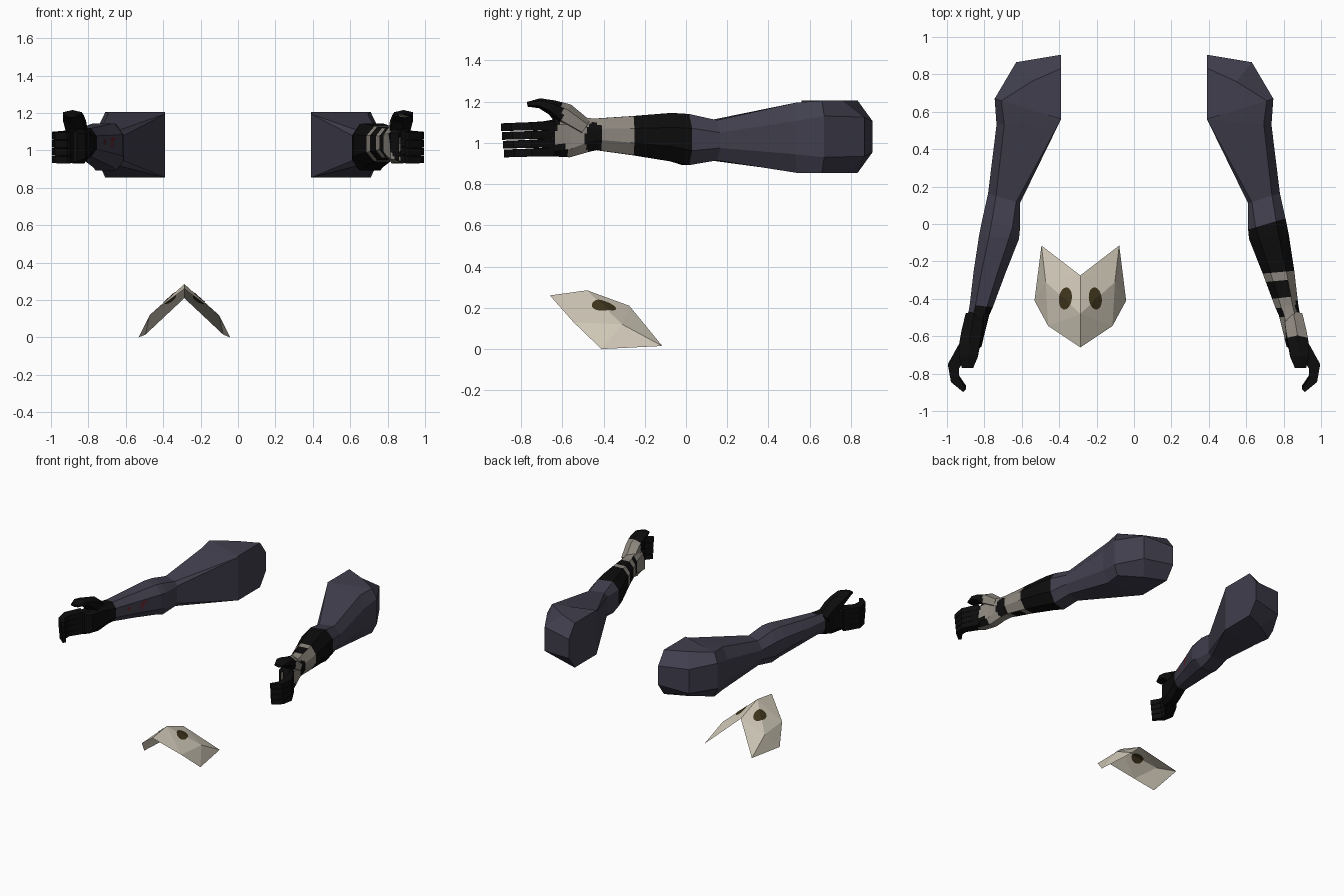
import bpy, bmesh, math
from mathutils import Vector
from mathutils.bvhtree import BVHTree

cube = bpy.data.objects.get("Cube")
if cube:
    bpy.data.objects.remove(cube, do_unlink=True)


def material(name, rgb):
    m = bpy.data.materials.new(name)
    m.use_nodes = True
    m.diffuse_color = (*rgb, 1)
    bsdf = m.node_tree.nodes["Principled BSDF"]
    bsdf.inputs["Base Color"].default_value = (*rgb, 1)
    bsdf.inputs["Roughness"].default_value = 0.9
    return m


SLEEVE = material("slate sleeve", (0.052, 0.049, 0.075))
BLACK = material("black cloth", (0.004, 0.004, 0.004))
BEIGE = material("dusty beige", (0.27, 0.245, 0.21))
BONE = material("bone", (0.62, 0.57, 0.47))
EYE = material("dark olive", (0.05, 0.035, 0.012))
RED = material("dark red", (0.13, 0.015, 0.02))


def finish(name, bm, mats, rule=None, solid=True):
    """Turn a bmesh into an object, colouring faces by rule(centre, normal)."""
    if solid:
        bmesh.ops.recalc_face_normals(bm, faces=bm.faces[:])
    bm.normal_update()
    if rule:
        for f in bm.faces:
            f.material_index = rule(f.calc_center_median(), f.normal)
    me = bpy.data.meshes.new(name)
    bm.to_mesh(me)
    bm.free()
    for m in mats:
        me.materials.append(m)
    ob = bpy.data.objects.new(name, me)
    bpy.context.scene.collection.objects.link(ob)
    return ob


def loft(name, rings, mats, side=1, cuts=0, rule=None):
    """Skin a list of rings; side = -1 mirrors the part across x."""
    bm = bmesh.new()
    rows = [[bm.verts.new((p.x * side, p.y, p.z)) for p in r] for r in rings]
    n = len(rows[0])
    for a, b in zip(rows, rows[1:]):
        for i in range(n):
            j = (i + 1) % n
            bm.faces.new((a[i], a[j], b[j], b[i]))
    bm.faces.new(rows[0])
    bm.faces.new(rows[-1])
    bmesh.ops.remove_doubles(bm, verts=bm.verts[:], dist=0.0005)
    if cuts:
        caps = [f for f in bm.faces if len(f.verts) > 4]
        bmesh.ops.delete(bm, geom=caps, context='FACES_ONLY')
        bmesh.ops.subdivide_edges(bm, edges=bm.edges[:], cuts=cuts, use_grid_fill=True)
    return finish(name, bm, mats, rule)


def section(px, py, qx, qy, z0, z1, ci, co, hi, ho):
    """Chamfered upright section from inner point p to outer point q."""
    p, q = Vector((px, py, 0)), Vector((qx, qy, 0))
    pairs = [(0, z0 + hi), (ci, z0), (1 - co, z0), (1, z0 + ho),
             (1, z1 - ho), (1 - co, z1), (ci, z1), (0, z1 - hi)]
    return [p.lerp(q, t) + Vector((0, 0, z)) for t, z in pairs]


def tube(path, up, sides):
    """Rings along a path of (point, half size along up, half size across)."""
    rings = []
    pts = [Vector(p) for p, _, _ in path]
    for i, (_, h, w) in enumerate(path):
        tangent = pts[min(i + 1, len(pts) - 1)] - pts[max(i - 1, 0)]
        across = tangent.cross(up).normalized()
        k = 1 / math.cos(math.pi / sides)
        angles = [(j + 0.5) * math.tau / sides for j in range(sides)]
        rings.append([pts[i] + up * (h * k * math.cos(a)) + across * (w * k * math.sin(a))
                      for a in angles])
    return rings


def patch(name, target, origin, u, v, direction, mat, lifts):
    """Thin painted oval laid on a surface by casting along direction."""
    tree = BVHTree.FromPolygons([x.co for x in target.data.vertices],
                                [list(p.vertices) for p in target.data.polygons])
    d, o, n = Vector(direction), Vector(origin), 24
    bm = bmesh.new()
    for lift in lifts:
        spots = [o] + [o + Vector(u) * math.cos(math.tau * i / n)
                       + Vector(v) * math.sin(math.tau * i / n) for i in range(n)]
        verts = [bm.verts.new(tree.ray_cast(s, d)[0] - d * lift) for s in spots]
        for i in range(n):
            bm.faces.new((verts[0], verts[1 + i], verts[1 + (i + 1) % n]))
    return finish(name, bm, [mat], solid=False)


# Arm sections from shoulder to knuckles
upper = [
    section(.39, .56, .39, .905, .855, 1.205, 0, .21, 0, .1),
    section(.39, .56, .63, .865, .855, 1.205, 0, .34, 0, .08),
    section(.39, .56, .745, .67, .855, 1.205, 0, .1, 0, .075),
    section(.39, .56, .735, .53, .855, 1.195, 0, .12, 0, .09),
    section(.61, .11, .78, .165, .915, 1.11, .12, .25, .03, .06),
    section(.61, -.03, .81, .03, .892, 1.14, .2, .25, .06, .07),
]
fore = [
    upper[-1],
    section(.615, -.08, .828, -.06, .91, 1.145, .25, .25, .06, .07),
    section(.688, -.265, .857, -.25, .94, 1.13, .25, .25, .05, .06),
    section(.755, -.445, .878, -.43, .965, 1.118, .25, .25, .04, .05),
    section(.775, -.49, .885, -.47, .955, 1.12, .25, .25, .04, .05),
    section(.795, -.57, .905, -.56, .93, 1.13, .25, .25, .04, .04),
    section(.815, -.655, .935, -.66, .935, 1.11, .25, .25, .02, .02),
    section(.86, -.69, .945, -.69, .935, 1.105, .2, .2, .01, .01),
]


def blob(c, y, z, ry, rz):
    return ((c.y - y) / ry) ** 2 + ((c.z - z) / rz) ** 2 < 1


def wrapped(c, n):
    """Wrapped arm: 0 black, 1 beige."""
    if c.y > -.255 or c.y < -.6 - (1.12 - c.z) * .45:
        return 0
    outer = n.x > .5
    if outer and (blob(c, -.445, 1.02, .045, .08) or blob(c, -.615, .95, .04, .05)):
        return 0
    if not outer and -.39 < c.y < -.3:
        return 0
    if n.x < -.5 and -.5 < c.y < -.45:
        return 0
    return 1


def gloved(c, n):
    return 1 if c.y < -.455 else 0


X, Z = Vector((1, 0, 0)), Vector((0, 0, 1))
thumb = tube([((.85, -.49, 1.07), .05, .04), ((.868, -.59, 1.135), .055, .052),
              ((.88, -.65, 1.172), .055, .032), ((.885, -.71, 1.192), .05, .021),
              ((.89, -.77, 1.187), .03, .01)], X, 6)

for side, word in ((1, "left"), (-1, "right")):
    left = side == 1
    loft(word + "_upper_sleeve", upper, [SLEEVE], side)
    arm = loft(word + "_forearm", fore, [BLACK, BEIGE] if left else [SLEEVE, BLACK],
               side, 7 if left else 0, wrapped if left else gloved)
    loft(word + "_thumb", thumb, [BLACK, BEIGE], side, 3 if left else 0,
         (lambda c, n: int(c.y > -.6)) if left else None)
    # Four curled fingers
    for i in range(4):
        z = .9565 + i * .0425
        reach = -.005 * i
        path = [((.9, -.655, z), .0212, .038),
                ((.965, -.76, z - .004), .0195, .032),
                ((.957, -.82 + reach, z - .006), .019, .024),
                ((.905, -.875 + reach, z - .008), .0185, .012)]
        loft(f"{word}_finger_{i + 1}", tube(path, Z, 4), [BLACK], side)
    # Small red marks on the inner sleeve
    if not left:
        for k, (y, z, ry, rz) in enumerate([(-.22, 1.06, .03, .012), (-.235, 1.035, .012, .022),
                                            (-.34, 1.045, .016, .014)]):
            patch(f"sleeve_mark_{k + 1}", arm, (-.4, y, z), (0, ry, .005), (0, 0, rz),
                  (-1, 0, 0), RED, [.003])

# Folded mask: one half as points, then mirrored
MID = -.287
half = dict(ridge=(0, -.48, .285), notch=(0, -.275, .21), chin=(0, -.66, .26),
            cheek=(.185, -.31, .12), tip=(.208, -.115, .015),
            edge=(.245, -.41, 0), jaw=(.172, -.545, .13))
panels = ["notch ridge cheek", "notch cheek tip", "tip cheek edge",
          "cheek ridge jaw", "cheek jaw edge", "ridge chin jaw"]
bm = bmesh.new()
for s in (1, -1):
    v = {k: bm.verts.new((MID + s * x, y, z)) for k, (x, y, z) in half.items()}
    for panel in panels:
        keys = panel.split()
        bm.faces.new([v[k] for k in (keys if s == 1 else keys[::-1])])
bmesh.ops.remove_doubles(bm, verts=bm.verts[:], dist=0.0005)
bmesh.ops.recalc_face_normals(bm, faces=bm.faces[:])
if sum(f.normal.z for f in bm.faces) < 0:
    bmesh.ops.reverse_faces(bm, faces=bm.faces[:])
mask = finish("mask", bm, [BONE], solid=False)

# Mask eyes, shown on both faces of the sheet
for s, word in ((1, "left"), (-1, "right")):
    patch(word + "_mask_eye", mask, (MID + s * .08, -.398, 1), (s * .033, .012, 0),
          (-s * .012, .058, 0), (0, 0, -1), EYE, [.004, -.004])
